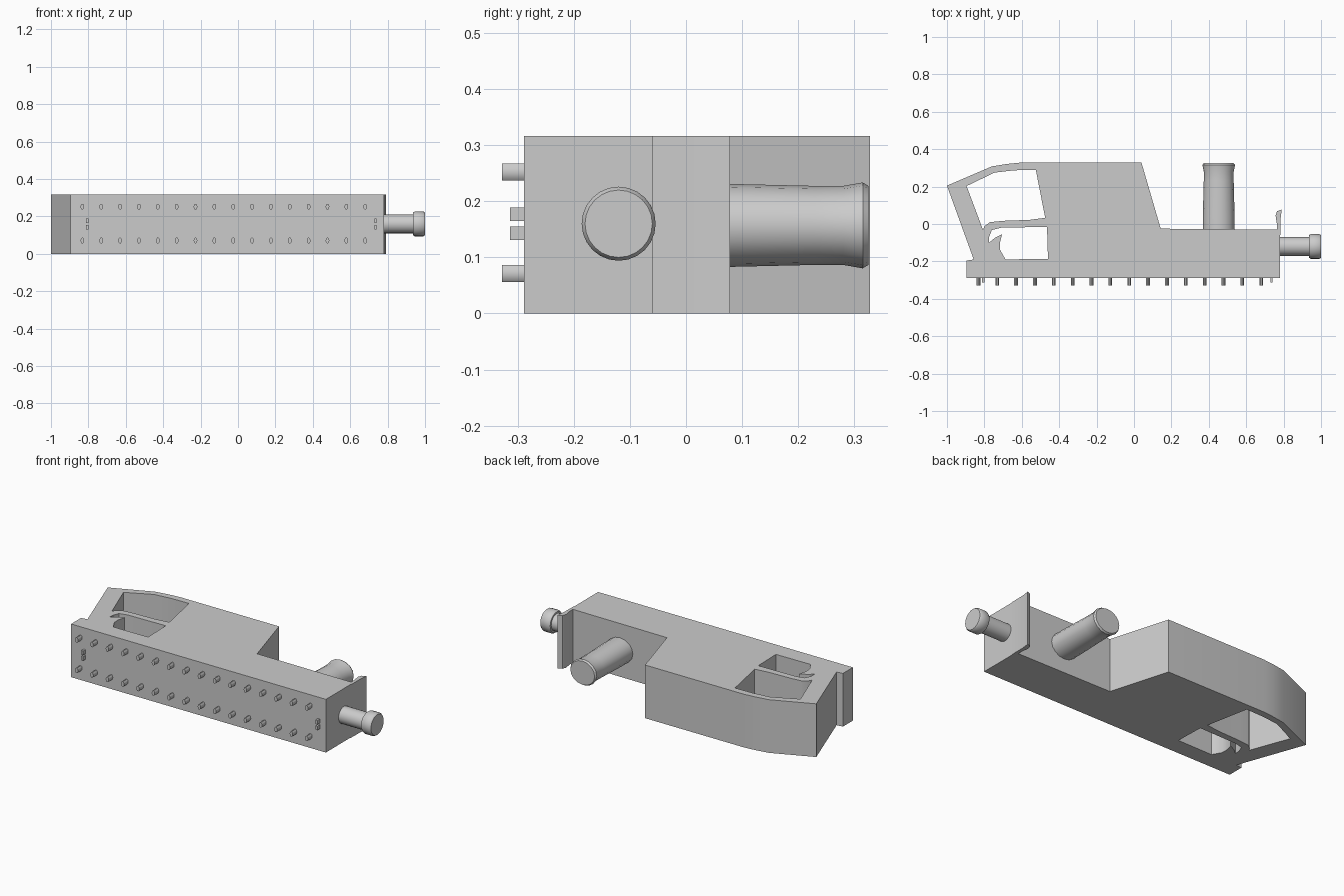
import bpy, bmesh, math
from mathutils import Matrix, Vector

if "Cube" in bpy.data.objects:
    bpy.data.objects.remove(bpy.data.objects["Cube"])

DEPTH = 0.316
MID = DEPTH / 2


def finish(obj, angle=30):
    bpy.ops.object.select_all(action='DESELECT')
    obj.select_set(True)
    bpy.context.view_layer.objects.active = obj
    bpy.ops.object.shade_smooth_by_angle(angle=math.radians(angle))


def plate(name, loops, height=DEPTH, z=MID):
    """Outline in xy (later loops are holes) extruded along z."""
    cu = bpy.data.curves.new(name, 'CURVE')
    cu.dimensions = '2D'
    cu.fill_mode = 'BOTH'
    cu.extrude = height / 2
    for pts in loops:
        sp = cu.splines.new('POLY')
        sp.points.add(len(pts) - 1)
        for p, (x, y) in zip(sp.points, pts):
            p.co = (x, y, 0, 1)
        sp.use_cyclic_u = True
    tmp = bpy.data.objects.new(name + "_outline", cu)
    bpy.context.collection.objects.link(tmp)
    bpy.context.view_layer.update()
    dg = bpy.context.evaluated_depsgraph_get()
    me = bpy.data.meshes.new_from_object(tmp.evaluated_get(dg))
    bpy.data.objects.remove(tmp)
    bm = bmesh.new()
    bm.from_mesh(me)
    bmesh.ops.remove_doubles(bm, verts=bm.verts, dist=1e-5)
    bmesh.ops.recalc_face_normals(bm, faces=bm.faces)
    bm.to_mesh(me)
    bm.free()
    obj = bpy.data.objects.new(name, me)
    obj.location.z = z
    bpy.context.collection.objects.link(obj)
    finish(obj)
    return obj


def lathe(name, profile, origin, axis, scale=(1, 1, 1), sides=24):
    """Solid of rings (radius, distance) along an axis, capped at both ends."""
    bm = bmesh.new()
    rings = []
    for r, d in profile:
        rings.append([bm.verts.new((r * scale[0] * math.cos(2 * math.pi * i / sides),
                                    r * scale[1] * math.sin(2 * math.pi * i / sides), d))
                      for i in range(sides)])
    for a, b in zip(rings, rings[1:]):
        for i in range(sides):
            j = (i + 1) % sides
            bm.faces.new((a[i], a[j], b[j], b[i]))
    bm.faces.new(rings[0][::-1])
    bm.faces.new(rings[-1])
    turn = Matrix.Rotation(math.pi / 2, 4, 'Y') if axis == 'X' else Matrix.Rotation(-math.pi / 2, 4, 'X')
    bm.transform(Matrix.Translation(Vector(origin)) @ turn)
    bmesh.ops.recalc_face_normals(bm, faces=bm.faces)
    me = bpy.data.meshes.new(name)
    bm.to_mesh(me)
    bm.free()
    obj = bpy.data.objects.new(name, me)
    bpy.context.collection.objects.link(obj)
    finish(obj, 40)
    return obj


# Main housing with grip opening and trigger opening
outline = [(-0.895, -0.289), (0.78, -0.289), (0.78, -0.03), (0.143, -0.025),
           (0.04, 0.328), (-0.61, 0.328), (-0.68, 0.321), (-0.76, 0.308), (-1.0, 0.205),
           (-0.857, -0.19), (-0.895, -0.195)]
grip_hole = [(-0.895, 0.203), (-0.745, 0.275), (-0.64, 0.287), (-0.525, 0.29),
             (-0.475, 0.033), (-0.56, 0.022), (-0.7, 0.017), (-0.77, 0.01),
             (-0.797, -0.01), (-0.808, -0.03)]
trigger_hole = [(-0.465, -0.015), (-0.71, -0.02), (-0.76, -0.032), (-0.775, -0.07),
                (-0.775, -0.19), (-0.46, -0.187)]
plate("housing", [outline, grip_hole, trigger_hole])

# Trigger and front end plate
plate("trigger", [[(-0.775, -0.2), (-0.775, -0.1), (-0.745, -0.075), (-0.705, -0.055),
                   (-0.717, -0.1), (-0.715, -0.14), (-0.695, -0.175), (-0.68, -0.2)]])
plate("end_plate", [[(0.765, -0.06), (0.764, 0.0), (0.757, 0.045), (0.765, 0.068),
                     (0.79, 0.078), (0.784, 0.03), (0.783, -0.06)]])

# Nozzle with wider tip
lathe("nozzle", [(0.05, -0.02), (0.05, 0.155), (0.06, 0.155), (0.066, 0.165),
                 (0.066, 0.212), (0.06, 0.22)], (0.78, -0.12, 0.16), 'X')

# Upright side post
lathe("side_post", [(0.085, -0.05), (0.085, 0.04), (0.08, 0.23), (0.08, 0.28),
                    (0.087, 0.315), (0.08, 0.325)], (0.453, 0, 0.157), 'Y', (1, 0.88), 16)

# Two rows of studs on the front face
for row, z in (("lower", 0.071), ("upper", 0.252)):
    for i in range(16):
        lathe(f"{row}_stud_{i + 1}", [(1, -0.328), (1, -0.28)],
              (-0.832 + i * 0.1008, 0, z), 'Y', (0.01, 0.016), 10)

# Small paired prongs near both ends of the front face
for side, x in (("rear", -0.806), ("fore", 0.735)):
    for half, z in (("lower", 0.143), ("upper", 0.177)):
        w = 0.006
        plate(f"{side}_prong_{half}", [[(x - w, -0.28), (x - w, -0.312),
                                        (x + w, -0.314), (x + w, -0.28)]], 0.024, z)
